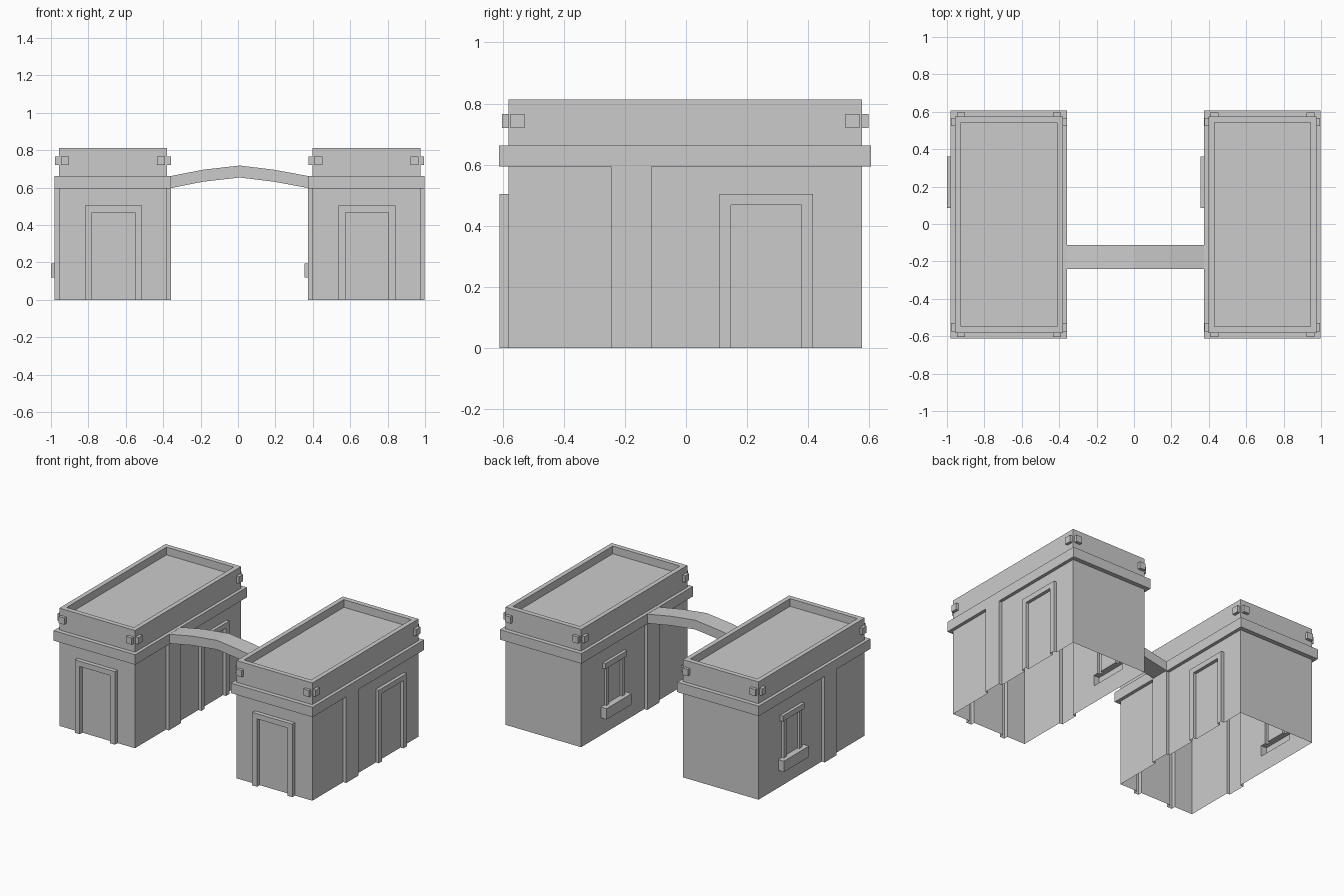
import bpy, bmesh
from mathutils import Vector

if "Cube" in bpy.data.objects:
    bpy.data.objects.remove(bpy.data.objects["Cube"])

Z = Vector((0, 0, 1))
HX, HY, YC = 0.289, 0.579, -0.003      # half width, half depth, y centre of a building
WALL_H = 0.594


def finish(name, bm):
    bmesh.ops.remove_doubles(bm, verts=bm.verts, dist=1e-5)
    bmesh.ops.dissolve_limit(bm, angle_limit=0.01, verts=bm.verts, edges=bm.edges)
    me = bpy.data.meshes.new(name)
    bm.to_mesh(me)
    bm.free()
    ob = bpy.data.objects.new(name, me)
    bpy.context.collection.objects.link(ob)
    return ob


def relief_wall(name, base, normal, half, rects):
    """Flat wall with raised rectangles (u0, u1, v0, v1, height); later ones win."""
    n = Vector(normal)
    t = Z.cross(n)
    base = Vector(base)
    us = sorted({-half, half, *[u for r in rects for u in r[0:2]]})
    vs = sorted({0, WALL_H, *[v for r in rects for v in r[2:4]]})
    bm = bmesh.new()

    def quad(*pts):
        bm.faces.new([bm.verts.new(base + t * u + Z * v + n * h) for u, v, h in pts])

    def height(i, j):
        u, v = (us[i] + us[i + 1]) / 2, (vs[j] + vs[j + 1]) / 2
        h = 0
        for r in rects:
            if r[0] < u < r[1] and r[2] < v < r[3]:
                h = r[4]
        return h

    nu, nv = len(us) - 1, len(vs) - 1
    for i in range(nu):
        for j in range(nv):
            u0, u1, v0, v1 = us[i], us[i + 1], vs[j], vs[j + 1]
            a = height(i, j)
            quad((u0, v0, a), (u1, v0, a), (u1, v1, a), (u0, v1, a))
            if i + 1 < nu and (b := height(i + 1, j)) != a:
                quad((u1, v0, a), (u1, v0, b), (u1, v1, b), (u1, v1, a))
            if j + 1 < nv and (b := height(i, j + 1)) != a:
                quad((u0, v1, a), (u1, v1, a), (u1, v1, b), (u0, v1, b))
    return finish(name, bm)


def door(c, h):
    return [(c - 0.153, c + 0.153, 0, 0.504, h), (c - 0.116, c + 0.116, 0, 0.468, 0)]


def ring_loft(name, cx, rings):
    """Stack of rectangles (half x, half y, z), closed by the last one."""
    bm = bmesh.new()
    loops = [[bm.verts.new((cx + sx * hx, YC + sy * hy, z))
              for sx, sy in ((-1, -1), (1, -1), (1, 1), (-1, 1))] for hx, hy, z in rings]
    for a, b in zip(loops, loops[1:]):
        for k in range(4):
            m = (k + 1) % 4
            bm.faces.new((a[k], a[m], b[m], b[k]))
    bm.faces.new(loops[-1])
    return finish(name, bm)


def add_box(bm, lo, hi):
    vs = bmesh.ops.create_cube(bm, size=1)["verts"]
    for v in vs:
        v.co = Vector([lo[k] + (v.co[k] + 0.5) * (hi[k] - lo[k]) for k in range(3)])


def building(side, cx):
    # walls with door frames, pilasters and a window, open underneath
    pilaster = (-0.245 - YC, -0.113 - YC, 0, WALL_H, 0.0225)
    relief_wall(side + "_front_wall", (cx, YC - HY, 0), (0, -1, 0), HX, door(0.003, 0.029))
    relief_wall(side + "_back_wall", (cx, YC + HY, 0), (0, 1, 0), HX, [])
    relief_wall(side + "_right_wall", (cx + HX, YC, 0), (1, 0, 0), HY,
                [pilaster] + door(0.263 - YC, 0.0225))
    w = -(0.223 - YC)
    relief_wall(side + "_left_wall", (cx - HX, YC, 0), (-1, 0, 0), HY, [
        (-pilaster[1], -pilaster[0], 0, WALL_H, 0.0225),
        (w - 0.1, w + 0.1, 0.195, 0.46, 0.016),
        (w - 0.07, w + 0.07, 0.195, 0.455, 0),
        (w - 0.118, w + 0.118, 0.455, 0.493, 0.021),
        (w - 0.137, w + 0.137, 0.12, 0.195, 0.043)])

    # cornice, parapet and sunken roof
    ring_loft(side + "_cornice_and_roof", cx, [
        (HX, HY, WALL_H), (HX + 0.0225, HY + 0.03, WALL_H), (HX + 0.0225, HY + 0.03, 0.663),
        (HX, HY, 0.663), (HX, HY, 0.813), (HX - 0.032, HY - 0.034, 0.813),
        (HX - 0.032, HY - 0.034, 0.76)])

    # small blocks in pairs at each parapet corner
    bm = bmesh.new()
    for sx in (-1, 1):
        for sy in (-1, 1):
            for x0, x1, y0, y1 in ((HX - 0.053, HX - 0.01, HY - 0.01, HY + 0.021),
                                   (HX - 0.01, HX + 0.02, HY - 0.053, HY - 0.008)):
                xs = sorted((cx + sx * x0, cx + sx * x1))
                ys = sorted((YC + sy * y0, YC + sy * y1))
                add_box(bm, (xs[0], ys[0], 0.72), (xs[1], ys[1], 0.766))
    finish(side + "_corner_blocks", bm)


building("left", -0.6685)
building("right", 0.6865)

# arched link between the two buildings
bm = bmesh.new()
sections = []
for x, z in ((-0.358, 0.598), (-0.185, 0.632), (0.009, 0.654), (0.19, 0.632), (0.375, 0.598)):
    sections.append([bm.verts.new((x, y, z + dz)) for y, dz in
                     ((-0.24, 0), (-0.113, 0), (-0.113, 0.064), (-0.24, 0.064))])
for a, b in zip(sections, sections[1:]):
    for k in range(4):
        m = (k + 1) % 4
        bm.faces.new((a[k], a[m], b[m], b[k]))
bmesh.ops.reverse_faces(bm, faces=bm.faces)
bm.normal_update()
if sum(f.normal.z * f.calc_center_median().z for f in bm.faces) < 0:
    bmesh.ops.reverse_faces(bm, faces=bm.faces)
finish("arched_link", bm)
